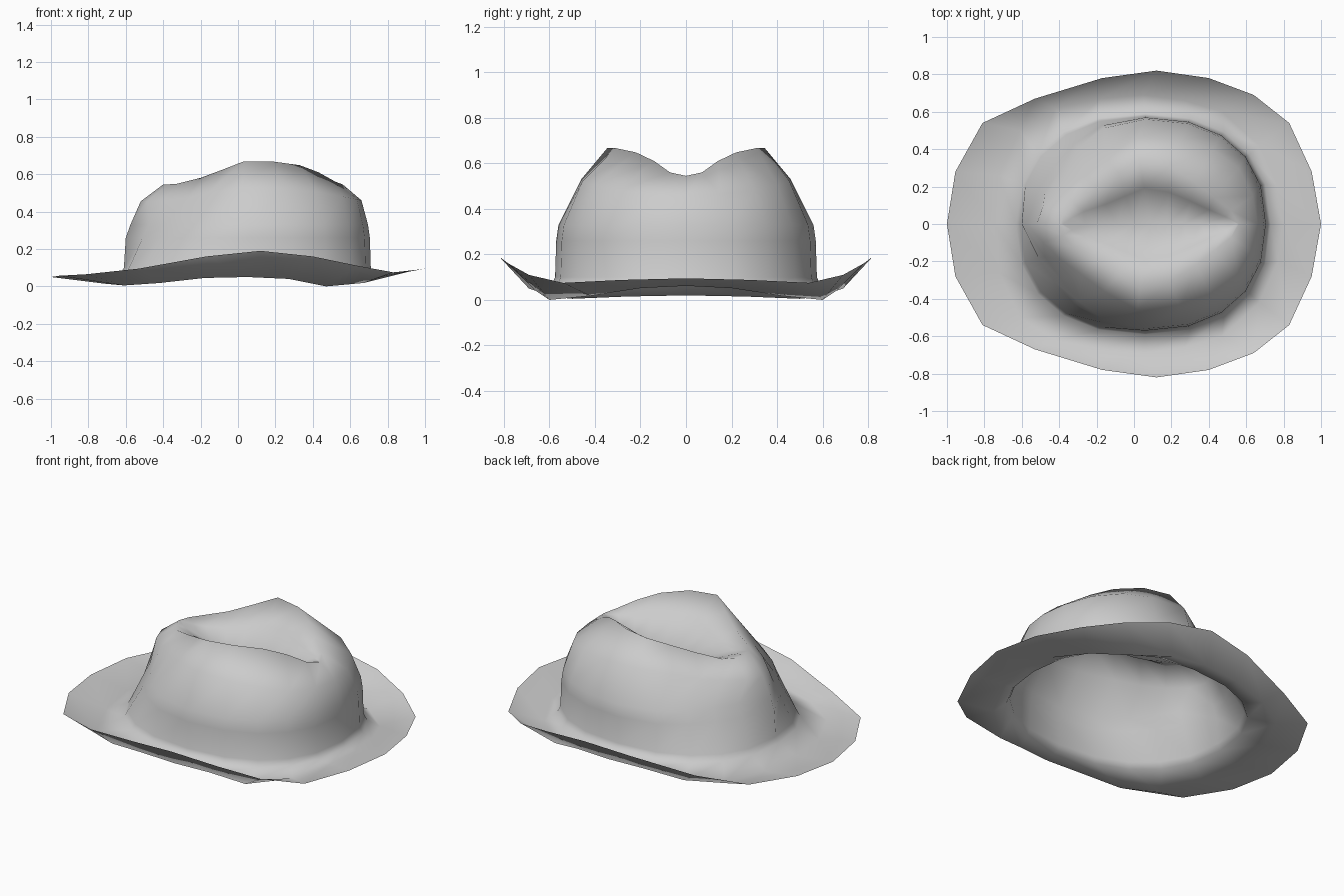
import bpy, bmesh
from math import sin, cos, pi

if "Cube" in bpy.data.objects:
    bpy.data.objects.remove(bpy.data.objects["Cube"])

N = 10  # steps from back (+x) round to front (-x) on one half
DENT = {6: .04, 7: .11, 8: .15, 9: .12}  # front corners pressed in by the pinch


def oval(xf, xb, cx, ry, z, n=2.3, pinch=0.0):
    """Half of an egg-shaped ring, with optional dents in the front corners."""
    pts = []
    for i in range(N + 1):
        a = pi * i / N
        c, s = cos(a), sin(a)
        r = xb - cx if c > 0 else cx - xf
        x = cx + r * (1 if c > 0 else -1) * abs(c) ** (2 / n)
        y = ry * abs(s) ** (2 / n) if 0 < i < N else 0
        k = 1 - pinch * DENT.get(i, 0)
        pts.append((x * k, y * k, z))
    return pts


# Rolled outer edge of the brim
edge = [(1, 0, .095), (.95, .28, .088), (.83, .54, .075), (.64, .69, .11),
        (.40, .78, .16), (.12, .82, .19), (-.17, .78, .16), (-.53, .67, .095),
        (-.81, .54, .065), (-.955, .28, .057), (-1, 0, .05)]
# Low line of the brim, dipping at the four corners
dip = [(.80, 0, .062), (.77, .20, .052), (.67, .42, .018), (.47, .60, 0),
       (.27, .66, .04), (.05, .69, .05), (-.18, .67, .045), (-.42, .62, .018),
       (-.61, .50, .005), (-.72, .26, .015), (-.75, 0, .02)]
# Shoulder and ridge of the crown, narrowing to the pinched front
shoulder = [(.66, 0, .46), (.635, .15, .465), (.56, .30, .48), (.42, .40, .505),
            (.25, .455, .52), (.02, .46, .53), (-.16, .36, .50), (-.28, .27, .47),
            (-.39, .19, .46), (-.485, .10, .455), (-.52, 0, .455)]
ridge = [(.56, 0, .545), (.52, .07, .56), (.43, .14, .61), (.33, .22, .648),
         (.19, .31, .667), (.03, .345, .668), (-.08, .27, .625), (-.20, .19, .58),
         (-.33, .12, .548), (-.38, .06, .545), (-.40, 0, .545)]
# Crease along the top, with a rounded slope into it
crease = []
for i in range(N + 1):
    t = i / N
    crease.append((.53 - .88 * t, 0, .54 - .12 * sin(pi * t)))
slope = [(r[0] * .6 + c[0] * .4, r[1] * .55, r[2] * .6 + c[2] * .4)
         for r, c in zip(ridge, crease)]

rings = [edge, dip,
         oval(-.63, .73, .06, .59, .065),
         oval(-.61, .71, .06, .575, .10),
         oval(-.60, .705, .06, .57, .26, pinch=.9),
         oval(-.575, .695, .06, .56, .33, pinch=1.1),
         shoulder, ridge, slope, crease]

# Loft the mirrored rings
bm = bmesh.new()
loops = []
for half in rings:
    full = half + [(x, -y, z) for x, y, z in half[-2:0:-1]]
    loops.append([bm.verts.new(p) for p in full])
for lo, hi in zip(loops, loops[1:]):
    for i in range(2 * N):
        j = (i + 1) % (2 * N)
        bm.faces.new((lo[i], lo[j], hi[j], hi[i]))
bmesh.ops.remove_doubles(bm, verts=bm.verts, dist=.0005)
bmesh.ops.recalc_face_normals(bm, faces=bm.faces)
if sum(f.normal.z * f.calc_area() for f in bm.faces) < 0:
    bmesh.ops.reverse_faces(bm, faces=bm.faces)
for f in bm.faces:
    f.smooth = True

mesh = bpy.data.meshes.new("felt_hat")
bm.to_mesh(mesh)
bm.free()
hat = bpy.data.objects.new("felt_hat", mesh)
bpy.context.collection.objects.link(hat)
